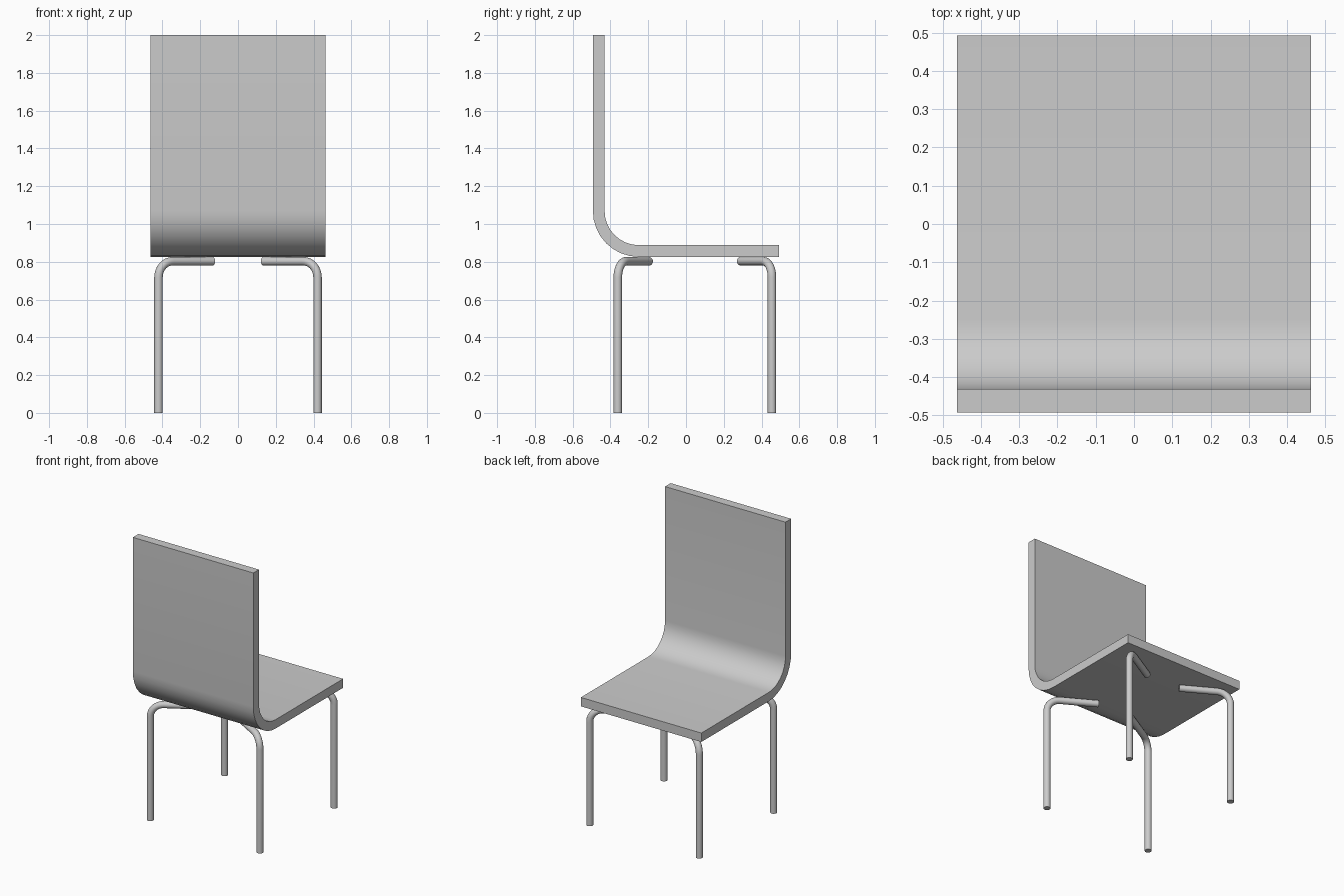
import bpy
import bmesh
from math import sin, cos, pi, radians
from mathutils import Vector

cube = bpy.data.objects.get("Cube")
if cube:
    bpy.data.objects.remove(cube, do_unlink=True)


def make_material(name, value):
    mat = bpy.data.materials.new(name)
    mat.use_nodes = True
    colour = (value, value, value, 1)
    mat.diffuse_color = colour
    mat.node_tree.nodes["Principled BSDF"].inputs["Base Color"].default_value = colour
    return mat


grey = make_material("plain grey", 0.6)


def shade(obj):
    bpy.ops.object.select_all(action='DESELECT')
    obj.select_set(True)
    bpy.context.view_layer.objects.active = obj
    bpy.ops.object.shade_smooth_by_angle(angle=radians(35))


# Bent shell: seat and backrest as one extruded profile
HALF_W, HALF_D = 0.463, 0.493
SEAT_Z, THICK, TOP = 0.826, 0.062, 2.0
OUTER_R, STEPS = 0.243, 8


def profile_side(offset):
    """One face of the shell, from backrest top to seat front."""
    r = OUTER_R - offset
    cy, cz = -HALF_D + OUTER_R, SEAT_Z + OUTER_R
    arc = [(cy - r * cos(a), cz - r * sin(a))
           for a in (i * pi / 2 / STEPS for i in range(STEPS + 1))]
    return [(-HALF_D + offset, TOP)] + arc + [(HALF_D, SEAT_Z + offset)]


bm = bmesh.new()
outline = profile_side(0) + profile_side(THICK)[::-1]
face = bm.faces.new([bm.verts.new((-HALF_W, y, z)) for y, z in outline])
extruded = bmesh.ops.extrude_face_region(bm, geom=[face])
moved = [v for v in extruded["geom"] if isinstance(v, bmesh.types.BMVert)]
bmesh.ops.translate(bm, verts=moved, vec=(2 * HALF_W, 0, 0))
bmesh.ops.recalc_face_normals(bm, faces=bm.faces)
mesh = bpy.data.meshes.new("seat_and_backrest")
bm.to_mesh(mesh)
bm.free()
mesh.materials.append(grey)
shell = bpy.data.objects.new("seat_and_backrest", mesh)
bpy.context.collection.objects.link(shell)
shade(shell)

# Bent tube legs, turning inward beneath the seat
LEG_X, LEG_Y, MID_Y = 0.421, 0.408, 0.047
TUBE_R, BEND_R, ARM = 0.0225, 0.085, 0.333
ARM_Z = SEAT_Z - TUBE_R - 0.001


def make_leg(name, sx, sy):
    foot = Vector((sx * LEG_X, MID_Y + sy * LEG_Y, 0))
    inward = Vector((-sx * cos(pi / 6), -sy * sin(pi / 6), 0))
    up = Vector((0, 0, 1))
    path = [foot]
    for i in range(STEPS + 1):
        a = i * pi / 2 / STEPS
        path.append(foot + inward * BEND_R * (1 - cos(a))
                    + up * (ARM_Z - BEND_R + BEND_R * sin(a)))
    path.append(foot + inward * ARM + up * ARM_Z)

    curve = bpy.data.curves.new(name, 'CURVE')
    curve.dimensions = '3D'
    curve.bevel_depth = TUBE_R
    curve.bevel_resolution = 6
    curve.use_fill_caps = True
    spline = curve.splines.new('POLY')
    spline.points.add(len(path) - 1)
    for point, co in zip(spline.points, path):
        point.co = (*co, 1)
    curve.materials.append(grey)
    leg = bpy.data.objects.new(name, curve)
    bpy.context.collection.objects.link(leg)
    bpy.ops.object.select_all(action='DESELECT')
    leg.select_set(True)
    bpy.context.view_layer.objects.active = leg
    bpy.ops.object.convert(target='MESH')
    shade(bpy.context.object)


for side, sx in (("left", 1), ("right", -1)):
    for end, sy in (("front", -1), ("back", 1)):
        make_leg(f"{end}_{side}_leg", sx, sy)
